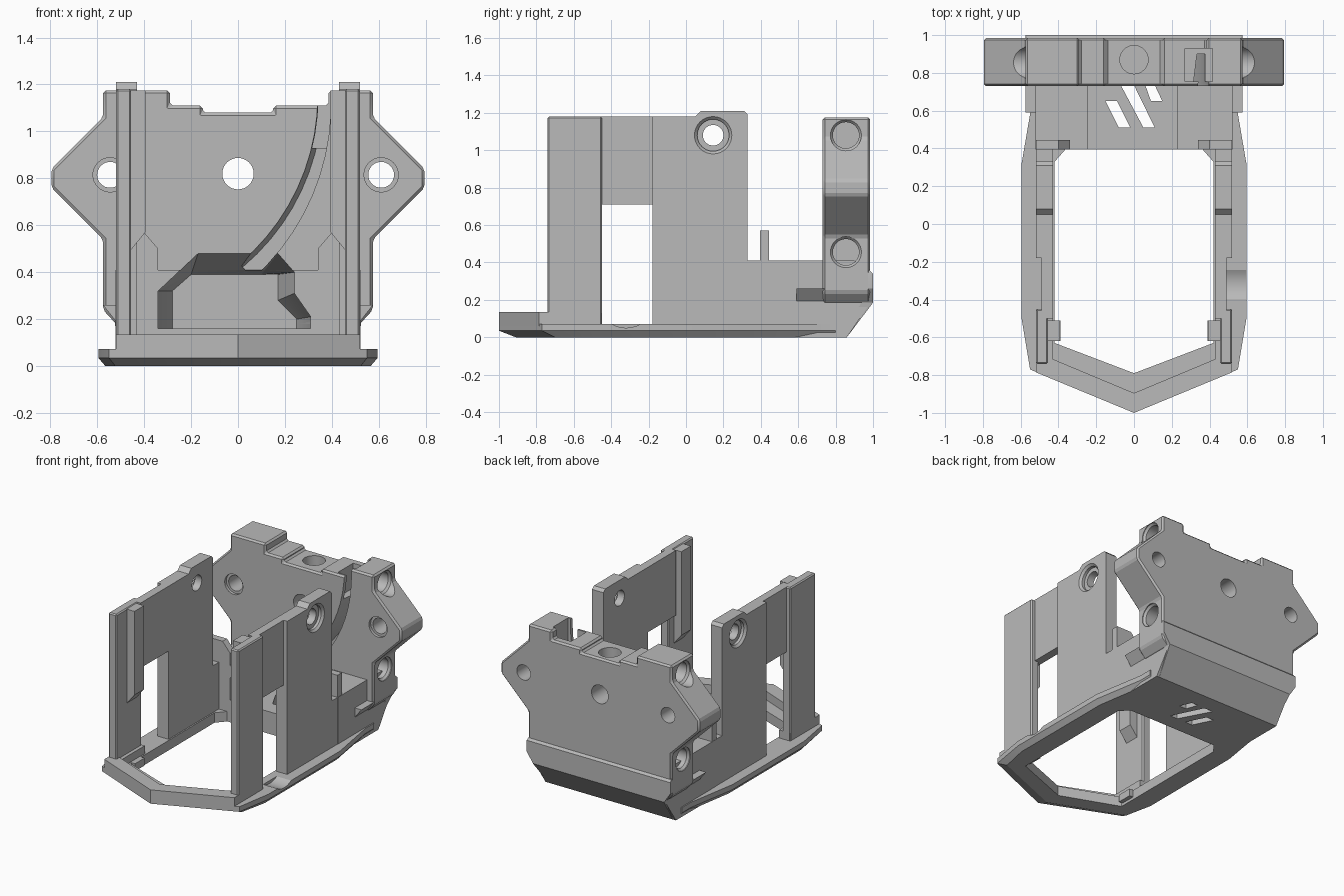
import bpy, bmesh, math

if "Cube" in bpy.data.objects:
    bpy.data.objects.remove(bpy.data.objects["Cube"])

GREY = (0.49, 0.49, 0.49, 1)
mat = bpy.data.materials.new("light grey")
mat.use_nodes = True
mat.diffuse_color = GREY
mat.node_tree.nodes["Principled BSDF"].inputs["Base Color"].default_value = GREY


def loft(name, sections):
    """Solid through matching loops of 3D points, capped at both ends."""
    bm = bmesh.new()
    rings = [[bm.verts.new(p) for p in s] for s in sections]
    n = len(rings[0])
    for a, b in zip(rings, rings[1:]):
        for i in range(n):
            j = (i + 1) % n
            bm.faces.new((a[i], a[j], b[j], b[i]))
    bm.faces.new(rings[0][::-1])
    bm.faces.new(rings[-1])
    bmesh.ops.recalc_face_normals(bm, faces=bm.faces[:])
    mesh = bpy.data.meshes.new(name)
    bm.to_mesh(mesh)
    bm.free()
    mesh.materials.append(mat)
    ob = bpy.data.objects.new(name, mesh)
    bpy.context.collection.objects.link(ob)
    return ob


def profile_loft(name, levels, axis):
    """Join 2D outlines given as (outline, position) pairs along an axis."""
    place = {"x": lambda p, t: (t, p[0], p[1]),
             "y": lambda p, t: (p[0], t, p[1]),
             "z": lambda p, t: (p[0], p[1], t)}[axis]
    return loft(name, [[place(p, t) for p in pts] for pts, t in levels])


def prism(name, pts, lo, hi, axis):
    return profile_loft(name, [(pts, lo), (pts, hi)], axis)


def rect(x0, x1, y0, y1):
    return [(x0, y0), (x1, y0), (x1, y1), (x0, y1)]


def box(name, x, y, z):
    return prism(name, rect(*x, *y), z[0], z[1], "z")


def circle(u, v, r, n=32):
    return [(u + r * math.cos(2 * math.pi * i / n), v + r * math.sin(2 * math.pi * i / n))
            for i in range(n)]


def rod(name, u, v, r, lo, hi, axis):
    return prism(name, circle(u, v, r), lo, hi, axis)


def apply(ob, mod):
    bpy.context.view_layer.objects.active = ob
    bpy.ops.object.modifier_apply(modifier=mod.name)


def cut(ob, cutters):
    for other in cutters:
        mod = ob.modifiers.new("cut", "BOOLEAN")
        mod.operation, mod.object, mod.solver = "DIFFERENCE", other, "EXACT"
        apply(ob, mod)
        bpy.data.objects.remove(other)


def bevel(ob, width):
    mod = ob.modifiers.new("edge", "BEVEL")
    mod.width, mod.segments, mod.limit_method = width, 1, "ANGLE"
    apply(ob, mod)


def mirrored(half):
    """Complete an outline whose end points may lie on the centre line."""
    return half + [(-x, y) for x, y in reversed(half) if x > 0]


# Diagonal vents through the floor
vent_outlines = [[(-0.15, 0.65), (-0.09, 0.65), (-0.02, 0.51), (-0.08, 0.51)],
                 [(-0.07, 0.735), (0, 0.735), (0.11, 0.51), (0.05, 0.51)],
                 [(0.06, 0.735), (0.11, 0.735), (0.15, 0.65), (0.09, 0.65)]]


def vents():
    return [prism("cut", v, -0.1, 0.3, "z") for v in vent_outlines]


# Base frame with chamfered underside
outer = mirrored([(0, -1), (0.55, -0.77), (0.595, -0.5), (0.595, 0.32), (0.53, 0.7), (0.53, 0.8)])
inset = [(x * 0.95, y * 0.91 if y < -0.7 else y) for x, y in outer]
base = profile_loft("base_frame", [(inset, 0), (outer, 0.035), (outer, 0.072)], "z")
opening = mirrored([(0, -0.79), (0.42, -0.63), (0.42, 0.33), (0.36, 0.398)])
cut(base, [prism("cut", opening, -0.1, 0.3, "z"),
           rod("cut", -0.32, 0.2, 0.15, 0.48, 0.7, "x")] + vents())

# Raised pointed lip at the front
lip = mirrored([(0, -1), (0.52, -0.785), (0.52, -0.7), (0.49, -0.69), (0, -0.895)])
prism("front_lip", lip, 0.06, 0.135, "z")

# Duct cavity shared by the tray and the back plate
duct_front = [(-0.34, 0.16), (0.31, 0.16), (0.31, 0.21), (0.24, 0.31),
              (0.24, 0.40), (0.17, 0.48), (-0.17, 0.48), (-0.34, 0.32)]
duct_rear = [(-0.28, 0.16), (0.25, 0.16), (0.25, 0.2), (0.17, 0.28),
             (0.17, 0.39), (0.1, 0.39), (-0.2, 0.39), (-0.28, 0.32)]


def duct():
    return profile_loft("cut", [(duct_front, 0.3), (duct_front, 0.73), (duct_rear, 0.92)], "y")


# Rear tray with slanted back
tray = prism("rear_tray", [(0.395, 0), (0.86, 0), (0.99, 0.19), (0.99, 0.34), (0.96, 0.37),
                           (0.9, 0.41), (0.395, 0.41)], -0.522, 0.522, "x")
cut(tray, [duct()] + vents())

# Back plate: stepped top, pointed wings
plate_pts = [(0.52, 0.18), (0.575, 0.24), (0.575, 0.54), (0.795, 0.76), (0.795, 0.84),
             (0.575, 1.06), (0.575, 1.175), (0.385, 1.175), (0.385, 1.11), (0.15, 1.11),
             (0.15, 1.08), (-0.15, 1.08), (-0.15, 1.11), (-0.29, 1.11), (-0.29, 1.175),
             (-0.575, 1.175), (-0.575, 1.06), (-0.795, 0.84), (-0.795, 0.76),
             (-0.575, 0.54), (-0.575, 0.24), (-0.52, 0.18)]
plate = prism("back_plate", plate_pts, 0.73, 0.985, "y")
bevel(plate, 0.012)


def arc(r, flare):
    """Curved edge whose radius grows by flare towards its lower end."""
    steps = [(math.radians(-5 * i), r + flare * max(i, 0) / 10) for i in range(-1, 11)]
    return [(-0.59 + q * math.cos(a), 1.15 + q * math.sin(a)) for a, q in steps]


# Curved groove, side screw holes, face holes and top pocket
groove = [(arc(r, 0) + arc(0.985, 0.03)[::-1], y) for r, y in
          ((0.93, 0.7), (0.93, 0.73), (0.95, 0.9))]
cuts = [duct(), profile_loft("cut", groove, "y"),
        box("cut", (0.27, 0.415), (0.755, 0.93), (0.93, 1.3)),
        rod("cut", 0, 0.82, 0.067, 0.6, 1.2, "y"),
        rod("cut", 0, 0.87, 0.075, 0.98, 1.3, "z")]
for hole_x in (-0.545, 0.61):
    cuts += [rod("cut", hole_x, 0.815, 0.055, 0.6, 1.2, "y"),
             rod("cut", hole_x, 0.815, 0.073, 0.6, 0.75, "y")]
for s in (-1, 1):
    for z in (1.08, 0.455):
        cuts.append(profile_loft("cut", [(circle(0.855, z, r), s * x) for r, x in
                                         ((0.07, 0.44), (0.07, 0.555), (0.083, 0.57),
                                          (0.083, 0.9))], "x"))
cut(plate, cuts)

# Tail skirt that narrows downward behind the plate foot
tail = [(rect(-w, w, y0, y1), z) for w, y0, y1, z in
        ((0.5, 0.8, 0.86, 0), (0.525, 0.94, 1, 0.185), (0.575, 0.94, 1, 0.26),
         (0.575, 0.95, 1, 0.34), (0.57, 0.95, 0.98, 0.36))]
profile_loft("tail_skirt", tail, "z")

for side, s in (("left", 1), ("right", -1)):
    def sbox(name, x, y, z):
        return box(side + name, sorted((s * x[0], s * x[1])), y, z)

    # Ear with a slanted underside along the tray
    ear = [(s * 0.5, 0.26), (s * 0.575, 0.26), (s * 0.52, 0.19), (s * 0.5, 0.19)]
    prism(side + "_tail_ear", ear, 0.59, 0.97, "y")

    # Slim front column with its foot
    bevel(sbox("_front_column", (0.455, 0.52), (-0.74, -0.45), (0.03, 1.18)), 0.008)
    sbox("_rail_foot", (0.39, 0.5), (-0.62, -0.51), (0.02, 0.074))
    sbox("_column_foot", (0.43, 0.515), (-0.73, -0.45), (0.03, 0.13))

    # Inner rail ending in a slanted tip
    rail = [(s * 0.395, 1.175), (s * 0.395, 0.57), (s * 0.46, 0.49), (s * 0.48, 0.49),
            (s * 0.48, 1.175)]
    prism(side + "_inner_rail", rail, -0.62, -0.51, "y")

    # Recessed panel over the window
    sbox("_window_panel", (0.43, 0.49), (-0.5, -0.15), (0.71, 1.18))

    # Rear wall with raised top, low extension and countersunk screw hole
    wall = prism(side + "_rear_wall", [(-0.18, 0.03), (0.75, 0.03), (0.75, 0.41), (0.33, 0.41),
                                       (0.33, 1.19), (0.31, 1.21), (0.08, 1.21), (0.05, 1.18),
                                       (-0.18, 1.18)], s * 0.43, s * 0.52, "x")
    sink = [(circle(0.145, 1.08, r), s * x) for r, x in
            ((0.085, 0.485), (0.085, 0.505), (0.1, 0.52), (0.1, 0.6))]
    cut(wall, [profile_loft("cut", sink, "x"), rod("cut", 0.145, 1.08, 0.055, s * 0.3, s * 0.6, "x")])

    # Upright tab with a chamfered inner corner
    tab = [(s * 0.34, 0.02), (s * 0.52, 0.02), (s * 0.52, 0.57), (s * 0.4, 0.57), (s * 0.34, 0.5)]
    prism(side + "_tray_tab", tab, 0.395, 0.445, "y")

# Smooth only the round holes and the curved groove
for ob in bpy.context.collection.objects:
    if ob.type == "MESH" and mat.name in ob.data.materials:
        bpy.ops.object.select_all(action="DESELECT")
        ob.select_set(True)
        bpy.context.view_layer.objects.active = ob
        bpy.ops.object.shade_smooth_by_angle(angle=math.radians(20))
